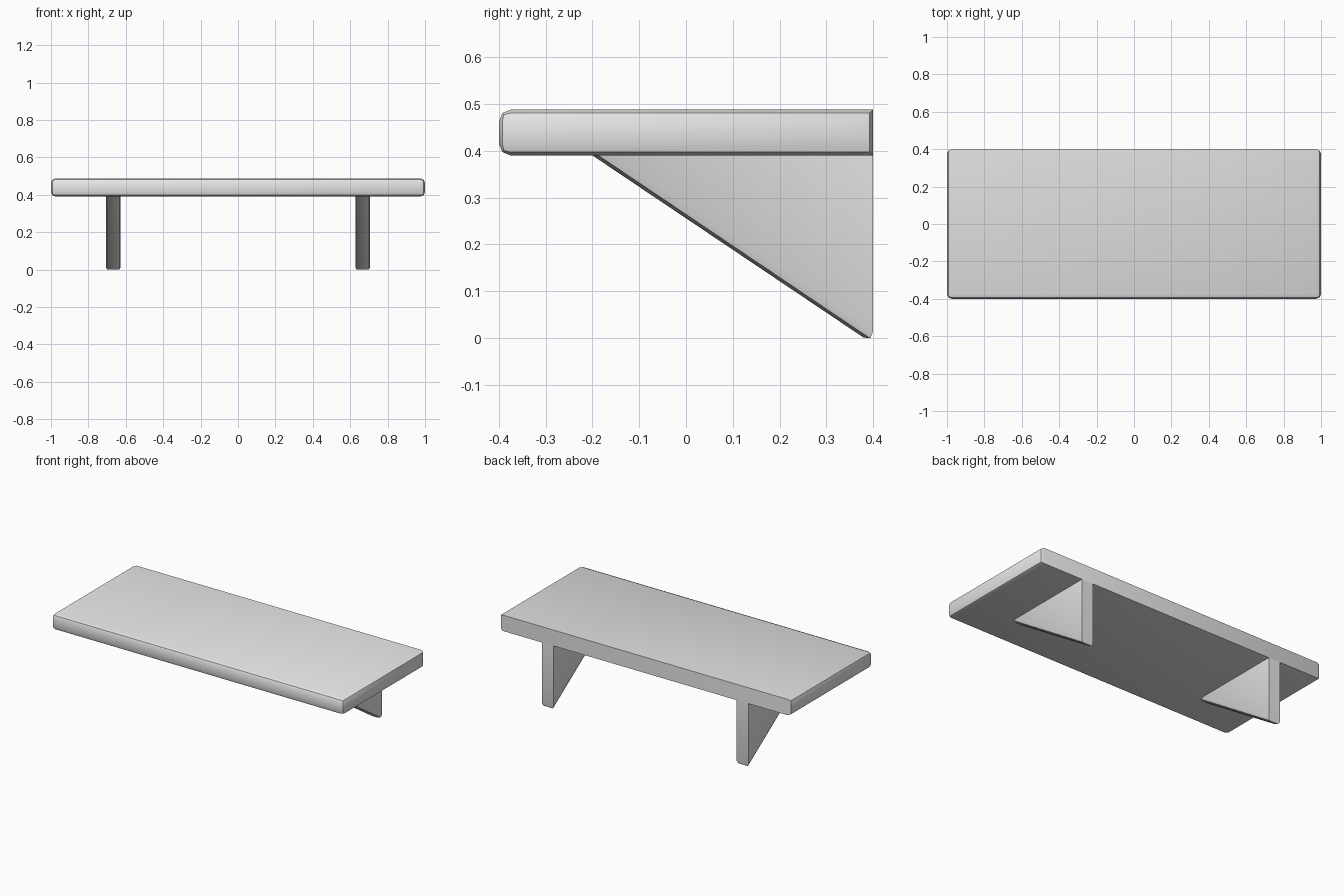
import bpy
import bmesh

cube = bpy.data.objects.get("Cube")
if cube:
    bpy.data.objects.remove(cube, do_unlink=True)

BACK = 0.4
UNDERSIDE = 0.39
TOP = 0.488
ROUNDING = 0.025

grey = bpy.data.materials.new("plain_grey")
grey.use_nodes = True
grey.diffuse_color = (0.8, 0.8, 0.8, 1)
grey.node_tree.nodes["Principled BSDF"].inputs["Base Color"].default_value = (0.8, 0.8, 0.8, 1)


def rounded_prism(name, profile, x_min, x_max, is_rounded):
    """Extrude a (y, z) profile along x and round the edges chosen by a rule."""
    bm = bmesh.new()
    face = bm.faces.new([bm.verts.new((x_min, y, z)) for y, z in profile])
    result = bmesh.ops.extrude_face_region(bm, geom=[face])
    moved = [v for v in result["geom"] if isinstance(v, bmesh.types.BMVert)]
    bmesh.ops.translate(bm, verts=moved, vec=(x_max - x_min, 0, 0))
    bmesh.ops.recalc_face_normals(bm, faces=bm.faces)
    edges = [e for e in bm.edges if is_rounded(*[v.co for v in e.verts])]
    bmesh.ops.bevel(bm, geom=edges, offset=ROUNDING, offset_type='OFFSET',
                    segments=2, profile=0.5, affect='EDGES', clamp_overlap=True)
    bmesh.ops.recalc_face_normals(bm, faces=bm.faces)
    mesh = bpy.data.meshes.new(name)
    bm.to_mesh(mesh)
    bm.free()
    mesh.materials.append(grey)
    obj = bpy.data.objects.new(name, mesh)
    bpy.context.collection.objects.link(obj)
    bpy.ops.object.select_all(action='DESELECT')
    obj.select_set(True)
    bpy.context.view_layer.objects.active = obj
    bpy.ops.object.shade_smooth_by_angle(angle=0.55)
    return obj


def board_edge(a, b):
    # The long edges against the wall stay sharp
    along_x = abs(a.x - b.x) > 0.01
    return not (along_x and a.y > BACK - 0.01)


def bracket_edge(a, b):
    # Sloping edges and the lowest tip are rounded
    sloping = abs(a.y - b.y) > 0.01 and abs(a.z - b.z) > 0.01
    tip = max(a.z, b.z) < 0.1
    return sloping or tip


# Shelf board
rounded_prism("shelf_board",
              [(-BACK, UNDERSIDE), (BACK, UNDERSIDE), (BACK, TOP), (-BACK, TOP)],
              -1, 1, board_edge)

# Triangular wall brackets
for name, x in (("left_bracket", 0.667), ("right_bracket", -0.667)):
    rounded_prism(name, [(-0.2, UNDERSIDE), (BACK, UNDERSIDE), (BACK, -0.013)],
                  x - 0.04, x + 0.04, bracket_edge)
